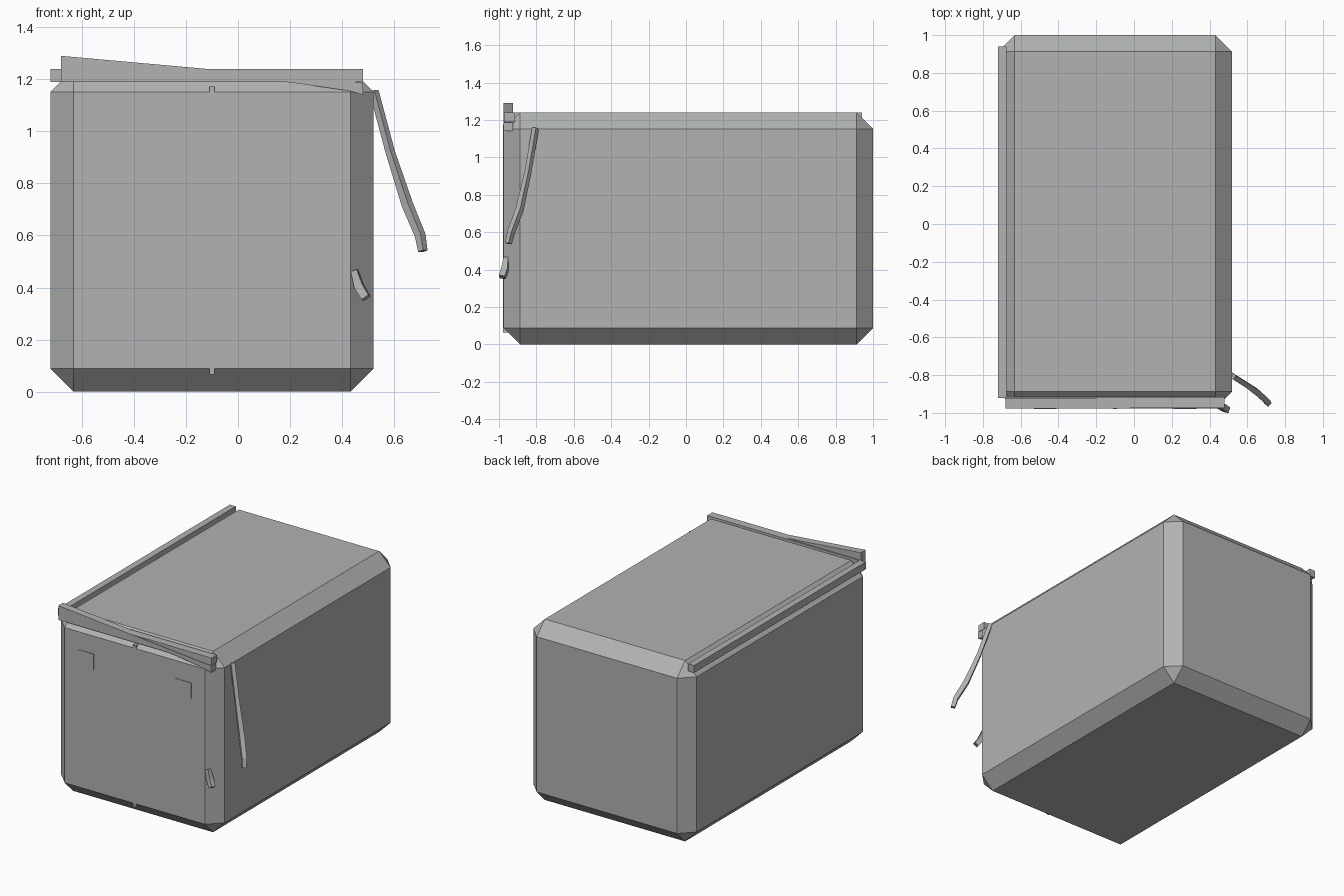
import bpy, bmesh
from mathutils import Vector

if "Cube" in bpy.data.objects:
    bpy.data.objects.remove(bpy.data.objects["Cube"])

grey = bpy.data.materials.new("weathered_grey")
grey.diffuse_color = (0.44, 0.45, 0.44, 1)
grey.use_nodes = True
grey.node_tree.nodes["Principled BSDF"].inputs["Base Color"].default_value = grey.diffuse_color


def finish(name, bm):
    bmesh.ops.recalc_face_normals(bm, faces=bm.faces)
    me = bpy.data.meshes.new(name)
    bm.to_mesh(me)
    bm.free()
    me.materials.append(grey)
    ob = bpy.data.objects.new(name, me)
    bpy.context.collection.objects.link(ob)
    return ob


def box(name, lo, hi, bevel=0):
    bm = bmesh.new()
    bmesh.ops.create_cube(bm, size=1)
    lo, hi = Vector(lo), Vector(hi)
    for v in bm.verts:
        v.co = Vector([lo[i] + (v.co[i] + 0.5) * (hi[i] - lo[i]) for i in range(3)])
    if bevel:
        bmesh.ops.bevel(bm, geom=bm.edges[:], offset=bevel, segments=1,
                        profile=0.5, affect='EDGES')
    return finish(name, bm)


def prism_y(name, outline, y0, y1):
    """Extrude an x-z outline along y."""
    bm = bmesh.new()
    face = bm.faces.new([bm.verts.new((x, y0, z)) for x, z in outline])
    new = bmesh.ops.extrude_face_region(bm, geom=[face])["geom"]
    bmesh.ops.translate(bm, vec=(0, y1 - y0, 0),
                        verts=[g for g in new if isinstance(g, bmesh.types.BMVert)])
    return finish(name, bm)


def strap(name, path, widths, side):
    """Square-section strip swept along a path."""
    bm = bmesh.new()
    pts = [Vector(p) for p in path]
    rings = []
    for i, p in enumerate(pts):
        t = (pts[min(i + 1, len(pts) - 1)] - pts[max(i - 1, 0)]).normalized()
        a = Vector(side)
        a = (a - t * a.dot(t)).normalized()
        b = t.cross(a)
        w = widths[i] / 2
        rings.append([bm.verts.new(p + a * w * sa + b * w * sb)
                      for sa, sb in ((1, 1), (-1, 1), (-1, -1), (1, -1))])
    for r, s in zip(rings, rings[1:]):
        for k in range(4):
            bm.faces.new((r[k], r[(k + 1) % 4], s[(k + 1) % 4], s[k]))
    bm.faces.new(rings[0])
    bm.faces.new(rings[-1])
    return finish(name, bm)


# Chamfered container body
box("container_body", (-0.72, -0.975, 0), (0.52, 1.0, 1.24), 0.088)

# Roof rail on the left, straight lintel and slipped beam over the doors
box("left_roof_rail", (-0.72, -0.92, 1.19), (-0.675, 0.94, 1.24))
box("door_lintel", (-0.68, -0.972, 1.19), (0.48, -0.915, 1.239))
prism_y("slipped_beam", [(-0.68, 1.235), (-0.68, 1.29), (0.48, 1.186), (0.48, 1.14),
                         (0.43, 1.155), (0.2, 1.188)], -0.976, -0.925)

# Door seam and two flat door plates
box("door_seam", (-0.11, -0.979, 0.065), (-0.09, -0.95, 1.175))
for side, x in (("left", -0.53), ("right", 0.21)):
    box(side + "_door_plate", (x, -0.979, 0.925), (x + 0.12, -0.972, 1.03))

# Loose hanging strap and broken stub on the right front corner
strap("hanging_strap", [(0.522, -0.805, 1.155), (0.585, -0.845, 0.92), (0.65, -0.89, 0.72),
                        (0.70, -0.935, 0.60), (0.71, -0.95, 0.54)],
      [0.026, 0.026, 0.032, 0.03, 0.026], (0.63, 0.77, 0))
strap("broken_stub", [(0.447, -0.962, 0.465), (0.465, -0.967, 0.405), (0.492, -0.983, 0.36)],
      [0.024, 0.034, 0.032], (0.2, 1, 0))
